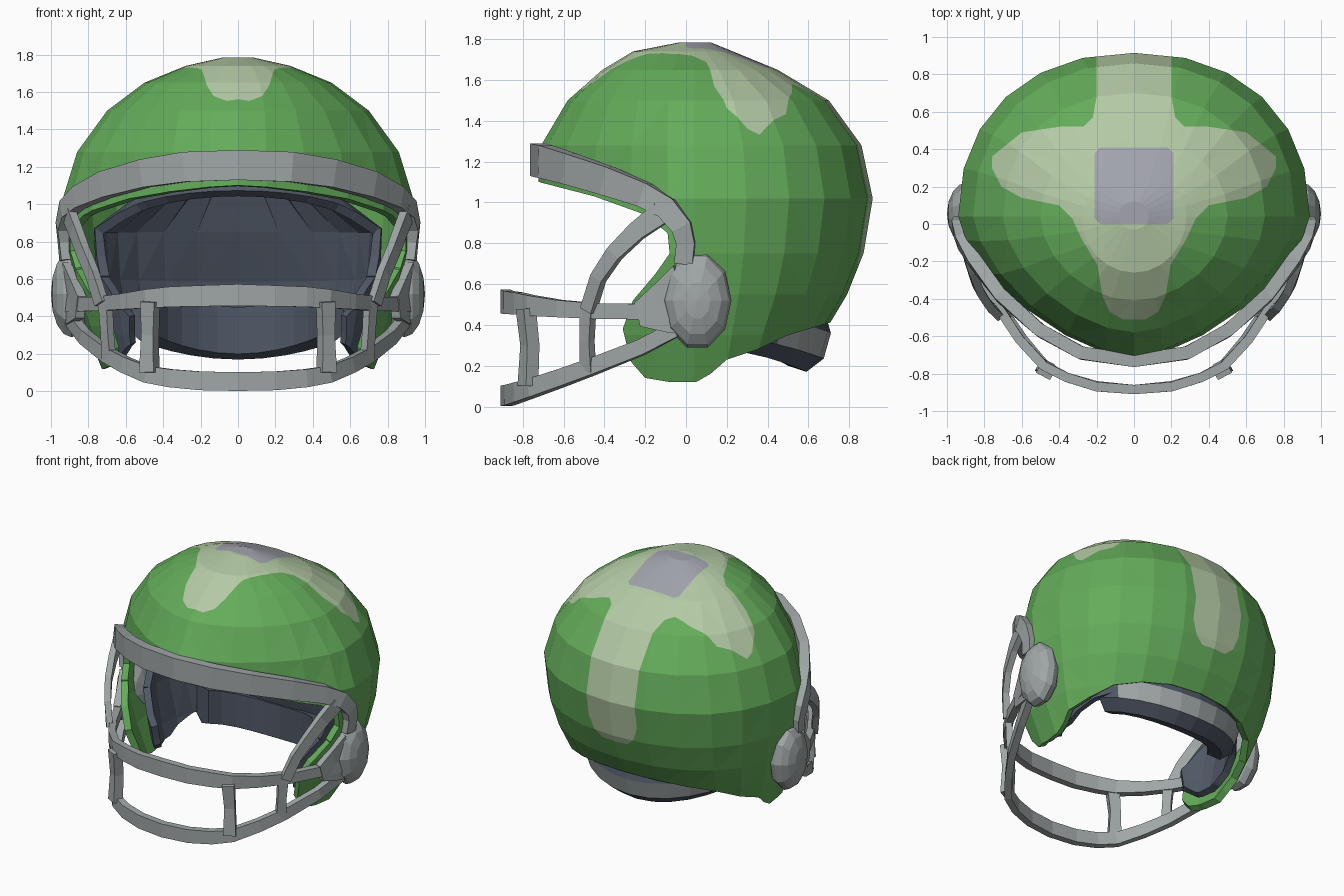
import bpy, bmesh, math
from mathutils import Vector, Matrix

cube = bpy.data.objects.get("Cube")
if cube:
    bpy.data.objects.remove(cube, do_unlink=True)


def material(name, r, g, b):
    m = bpy.data.materials.new(name)
    m.use_nodes = True
    m.diffuse_color = (r, g, b, 1)
    m.node_tree.nodes["Principled BSDF"].inputs["Base Color"].default_value = (r, g, b, 1)
    return m


GREEN = material("shell green", .127, .413, .102)
CREAM = material("stripe cream", .456, .591, .376)
LILAC = material("crown lilac", .36, .37, .42)
GREY = material("guard grey", .352, .381, .381)
SLATE = material("liner slate", .08, .098, .133)


def finish(name, bm, mats, thickness=0):
    me = bpy.data.meshes.new(name)
    bm.to_mesh(me)
    bm.free()
    for m in mats:
        me.materials.append(m)
    ob = bpy.data.objects.new(name, me)
    bpy.context.collection.objects.link(ob)
    if thickness:
        mod = ob.modifiers.new("thickness", 'SOLIDIFY')
        mod.thickness = thickness
        mod.offset = -1


def loft(rows, last_cap=True):
    """Skin a list of closed loops, capping the ends."""
    bm = bmesh.new()
    loops = [[bm.verts.new(p) for p in row] for row in rows]
    n = len(rows[0])
    for a, b in zip(loops, loops[1:]):
        for k in range(n):
            bm.faces.new((a[k], b[k], b[(k + 1) % n], a[(k + 1) % n]))
    bm.faces.new(loops[0])
    if last_cap:
        bm.faces.new(loops[-1][::-1])
    bm.normal_update()
    bm.faces.index_update()
    return bm


def inside(poly, u, v):
    hit = False
    for (a, b), (c, d) in zip(poly, poly[1:] + poly[:1]):
        if (b > v) != (d > v) and u < (c - a) * (v - b) / (d - b) + a:
            hit = not hit
    return hit


def cut(bm, poly, i, j, where=lambda c: True):
    """Score a polygon outline, given on axes i and j, into the mesh."""
    for p, q in zip(poly, poly[1:] + poly[:1]):
        co, no = Vector(), Vector()
        co[i], co[j] = p
        no[i], no[j] = q[1] - p[1], p[0] - q[0]
        faces = []
        for f in bm.faces:
            us = [v.co[i] for v in f.verts]
            vs = [v.co[j] for v in f.verts]
            if (max(us) > min(p[0], q[0]) - .01 and min(us) < max(p[0], q[0]) + .01
                    and max(vs) > min(p[1], q[1]) - .01 and min(vs) < max(p[1], q[1]) + .01
                    and where(f.calc_center_median())):
                faces.append(f)
        geom = {v for f in faces for v in f.verts} | {e for f in faces for e in f.edges}
        if faces:
            bmesh.ops.bisect_plane(bm, geom=list(geom) + faces, dist=1e-4,
                                   plane_co=co, plane_no=no.normalized())


def dome(rings, keep):
    """Rounded shell from rings, trimmed to a side outline.
    Ring: height, front y, back y, half width, front roundness."""
    rows = []
    for z, front, back, w, n in rings:
        row = []
        for k in range(24):
            a = math.tau * k / 24
            c, s = math.cos(a), math.sin(a)
            e = 2 / (n if s < 0 else 2.2)
            reach = .04 - front if s < 0 else back - .04
            row.append((math.copysign(abs(c) ** e, c) * w,
                        .04 + math.copysign(abs(s) ** e, s) * reach, z))
        rows.append(row)
    bm = loft(rows, False)
    bmesh.ops.triangulate(bm, faces=bm.faces[:])
    cut(bm, keep, 1, 2)
    gone = [f for f in bm.faces if not inside(keep, *f.calc_center_median().yz)]
    bmesh.ops.delete(bm, geom=gone, context='FACES')
    return bm


def mirrored(half):
    return half + [(-x, y) for x, y in reversed(half)]


# Shell with the face opening and neck line, and the painted cross on the crown
shell_rings = [(1.785, -.03, .12, .08, 2), (1.74, -.26, .23, .28, 2), (1.65, -.41, .45, .5, 1.85),
               (1.5, -.58, .7, .7, 1.7), (1.28, -.71, .86, .86, 1.55), (1.02, -.73, .915, .94, 1.5),
               (.75, -.7, .87, .92, 1.9), (.55, -.7, .79, .88, 2), (.35, -.68, .67, .82, 2),
               (.05, -.6, .5, .7, 2)]
shell_outline = [(-1, 1.14), (-.72, 1.1), (-.45, 1.03), (-.2, .94), (-.09, .85), (-.08, .75),
                 (-.15, .65), (-.26, .52), (-.31, .38), (-.27, .22), (-.2, .14), (-.08, .12),
                 (.05, .12), (.12, .16), (.2, .23), (.35, .28), (.5, .35), (.7, .41),
                 (1.1, .5), (1.1, 2), (-1, 2)]
cross = mirrored([(.06, -.51), (.13, -.47), (.17, -.38), (.195, -.22), (.28, -.08), (.33, .03),
                  (.4, .1), (.6, .14), (.71, .2), (.76, .3), (.76, .36), (.6, .49), (.4, .52),
                  (.27, .52), (.22, .57), (.2, .68), (.2, 1.2)])
square = mirrored([(.18, 0), (.21, .03), (.21, .38), (.18, .41)])
back_stripe = mirrored([(.1, .7), (.16, .75), (.21, .88), (.21, 2)])
bm = dome(shell_rings, shell_outline)
cut(bm, cross, 0, 1, lambda c: c.z > .6)
cut(bm, square, 0, 1, lambda c: c.z > 1.4)
cut(bm, back_stripe, 0, 2, lambda c: c.y > .5)
for f in bm.faces:
    c = f.calc_center_median()
    if c.z > .68 and inside(cross, c.x, c.y) and (c.y < .6 or inside(back_stripe, c.x, c.z)):
        f.material_index = 2 if inside(square, c.x, c.y) else 1
finish("helmet_shell", bm, [GREEN, CREAM, LILAC], .05)

# Tent-shaped liner set back behind the opening, its back wall leaning forward to the top
liner_rings = [(1.4, 0, .26, .08, 2), (.87, -.4, .42, .77, 2), (.6, -.4, .53, .76, 2),
               (.3, -.35, .6, .71, 2), (.1, -.3, .55, .66, 2)]
liner_outline = [(-.4, 1.15), (-.1, 1.0), (.02, .88), (0, .72), (-.12, .55), (-.2, .4),
                 (-.17, .25), (-.08, .18), (.1, .2), (.3, .3), (.5, .38), (1, .45),
                 (1, 2), (-.4, 2)]
finish("liner", dome(liner_rings, liner_outline), [SLATE], .05)

# Neck roll under the back edge, with a grey trim round the middle
section = [(0, .43), (.02, .36), (-.015, .235), (-.1, .17), (-.19, .2), (-.19, .45)]
rows = []
for k in range(11):
    a = math.radians(24 + 13.2 * k)
    lift = .11 * abs(math.cos(a)) ** 2
    rows.append([((.66 + r) * math.cos(a), .1 + (.59 + r) * math.sin(a), z + lift)
                 for r, z in section])
bm = loft(rows)
for f in bm.faces:
    if len(f.verts) == 4 and f.index % 6 == 1 and abs(f.calc_center_median().x) < .5:
        f.material_index = 1
bmesh.ops.recalc_face_normals(bm, faces=bm.faces[:])
finish("neck_roll", bm, [SLATE, GREY])


def strip(name, path, widths, thick):
    """Flat bar along a path, lying against the helmet; one per side or across the middle."""
    pts = [Vector(p) for p in path]
    if path[0][0] == 0:
        pts = [Vector((-x, y, z)) for x, y, z in path[:0:-1]] + pts
        widths = widths[:0:-1] + widths
    rows = []
    for k, p in enumerate(pts):
        t = (pts[min(k + 1, len(pts) - 1)] - pts[max(k - 1, 0)]).normalized()
        side = t.cross(Vector((p.x, p.y - .1, 0))).normalized()
        out = side.cross(t)
        rows.append([p + side * widths[k] * a + out * thick * b
                     for a, b in ((-1, -1), (1, -1), (1, 1), (-1, 1))])
    for sign in ((1,) if path[0][0] == 0 else (1, -1)):
        bm = loft([[(v.x * sign, v.y, v.z) for v in row] for row in rows])
        bmesh.ops.recalc_face_normals(bm, faces=bm.faces[:])
        label = name if path[0][0] == 0 else ("left_" if sign > 0 else "right_") + name
        finish(label, bm, [GREY])


# Brim band and face guard
strip("brim_band", [(0, -.73, 1.21), (.28, -.69, 1.2), (.5, -.57, 1.165), (.71, -.385, 1.105),
                    (.85, -.2, 1.035), (.915, -.09, .97), (.935, -.02, .88), (.925, 0, .8),
                    (.915, -.01, .7)],
      [.08, .08, .075, .07, .06, .055, .05, .045, .045], .035)
strip("upper_bar", [(0, -.885, .515), (.2, -.87, .51), (.36, -.82, .505), (.48, -.76, .495),
                    (.61, -.62, .48), (.73, -.44, .468), (.84, -.22, .465), (.91, -.05, .46)],
      [.058, .056, .054, .05, .042, .038, .038, .038], .025)
strip("lower_bar", [(0, -.885, .052), (.2, -.865, .056), (.36, -.82, .07), (.48, -.755, .09),
                    (.6, -.61, .14), (.7, -.46, .195), (.82, -.22, .29), (.89, -.05, .38)],
      [.05, .05, .048, .045, .042, .04, .038, .038], .025)
strip("front_post", [(.47, -.785, .48), (.47, -.765, .3), (.475, -.775, .1)],
      [.042, .036, .044], .034)
strip("side_post", [(.71, -.48, .48), (.7, -.485, .32), (.69, -.48, .17)],
      [.035, .03, .035], .022)
strip("upper_strut", [(.905, -.12, .95), (.87, -.24, .86), (.83, -.35, .75), (.78, -.43, .63),
                      (.73, -.48, .47)],
      [.055, .046, .04, .036, .036], .022)
strip("guard_mount", [(.84, -.23, .45), (.88, -.12, .48), (.92, 0, .52)],
      [.06, .12, .18], .025)

# Ear pads
for sign, side in ((1, "left"), (-1, "right")):
    bm = bmesh.new()
    bmesh.ops.create_uvsphere(bm, u_segments=10, v_segments=8, radius=1)
    place = (Matrix.Translation((.89 * sign, .055, .52)) @ Matrix.Diagonal((.11, .168, .243, 1))
             @ Matrix.Rotation(math.pi / 2, 4, 'Y'))
    bmesh.ops.transform(bm, matrix=place, verts=bm.verts[:])
    finish(side + "_ear_pad", bm, [GREY])
